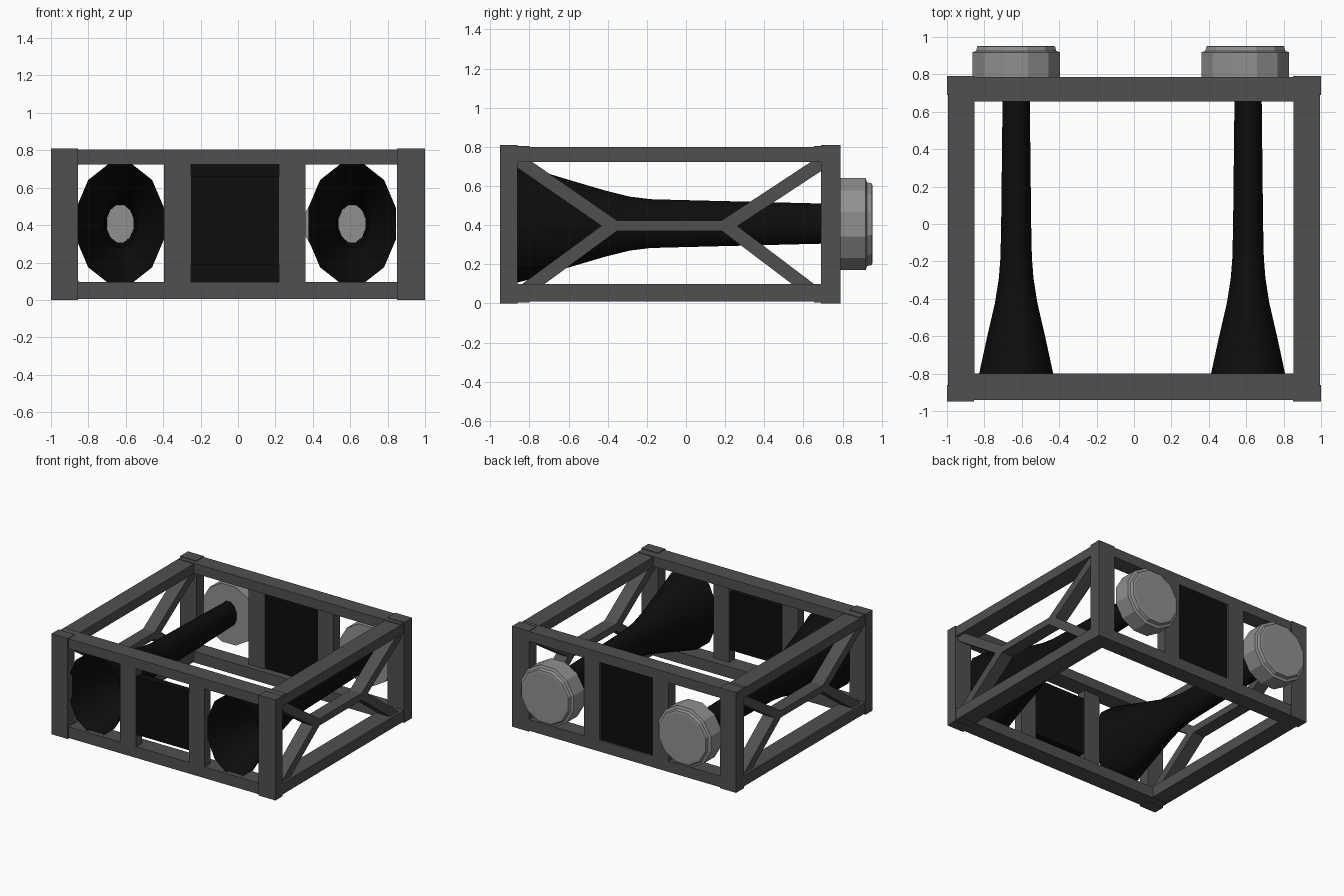
import bpy, bmesh
from math import sin, cos, pi, hypot
from mathutils import Vector

if "Cube" in bpy.data.objects:
    bpy.data.objects.remove(bpy.data.objects["Cube"])


def material(name, v):
    m = bpy.data.materials.new(name)
    m.diffuse_color = (v, v, v, 1)
    m.use_nodes = True
    m.node_tree.nodes["Principled BSDF"].inputs["Base Color"].default_value = m.diffuse_color
    return m


FRAME = material("frame_grey", 0.08)
BLACK = material("matt_black", 0.004)
METAL = material("light_grey", 0.28)


def finish(name, bm, mat):
    bmesh.ops.recalc_face_normals(bm, faces=bm.faces)
    me = bpy.data.meshes.new(name)
    bm.to_mesh(me)
    bm.free()
    me.materials.append(mat)
    ob = bpy.data.objects.new(name, me)
    bpy.context.collection.objects.link(ob)
    return ob


def box(name, x, y, z, mat=FRAME):
    bm = bmesh.new()
    bmesh.ops.create_cube(bm, size=1)
    for v in bm.verts:
        v.co = Vector([(r[0] + r[1]) / 2 + c * (r[1] - r[0]) for c, r in zip(v.co, (x, y, z))])
    return finish(name, bm, mat)


def prism(name, outline, x0, x1, mat=FRAME):
    """Extrude a (y, z) outline along x."""
    bm = bmesh.new()
    f = bm.faces.new([bm.verts.new((x0, y, z)) for y, z in outline])
    new = bmesh.ops.extrude_face_region(bm, geom=[f])["geom"]
    bmesh.ops.translate(bm, vec=(x1 - x0, 0, 0), verts=[v for v in new if isinstance(v, bmesh.types.BMVert)])
    return finish(name, bm, mat)


def loft(name, cx, cz, rings, mat, sides=12, caps=False):
    """Join elliptical rings (y, rx, rz) along y."""
    bm = bmesh.new()
    loops = []
    for y, rx, rz in rings:
        angles = [(i + 0.5) * 2 * pi / sides for i in range(sides)]
        loops.append([bm.verts.new((cx + rx * cos(a), y, cz + rz * sin(a))) for a in angles])
    for a, b in zip(loops, loops[1:]):
        for i in range(sides):
            j = (i + 1) % sides
            bm.faces.new((a[i], a[j], b[j], b[i]))
    if caps:
        bm.faces.new(loops[0])
        bm.faces.new(loops[-1])
    return finish(name, bm, mat)


# front and back frames: rails, corner posts, inner posts
for end, deep, thin in (("front", (-0.94, -0.80), (-0.95, -0.86)), ("back", (0.655, 0.785), (0.69, 0.79))):
    box(end + "_top_rail", (-0.99, 0.99), deep, (0.725, 0.805))
    box(end + "_bottom_rail", (-0.99, 0.99), deep, (0.005, 0.095))
    for s, x in (("left", (-1, -0.855)), ("right", (0.85, 1))):
        box(f"{end}_{s}_corner_post", x, thin, (0, 0.81))
    for s, x in (("left", (-0.395, -0.25)), ("right", (0.22, 0.36))):
        box(f"{end}_{s}_inner_post", x, (thin[0] + 0.01, thin[1] - 0.005), (0.09, 0.73))

# black infill panels
box("front_panel", (-0.25, 0.22), (-0.935, -0.875), (0.19, 0.66), BLACK)
box("back_panel", (-0.25, 0.22), (0.71, 0.77), (0.09, 0.73), BLACK)

# side rails and double-Y bracing
for side, s in (("left", -1), ("right", 1)):
    xr = sorted((s * 0.852, s * 0.995))
    xb = sorted((s * 0.87, s * 0.975))
    box(side + "_top_rail", xr, (-0.87, 0.70), (0.722, 0.80))
    box(side + "_bottom_rail", xr, (-0.87, 0.70), (0.01, 0.10))
    box(side + "_brace_bar", xb, (-0.39, 0.22), (0.37, 0.425))
    for name, (y0, z0), (y1, z1) in (
            ("front_upper", (-0.87, 0.74), (-0.37, 0.395)), ("front_lower", (-0.82, 0.07), (-0.37, 0.40)),
            ("back_upper", (0.71, 0.73), (0.20, 0.395)), ("back_lower", (0.65, 0.06), (0.20, 0.40))):
        n = Vector((-(z1 - z0), y1 - y0)) * (0.034 / hypot(y1 - y0, z1 - z0))
        prism(f"{side}_{name}_brace",
              [(y0 + n.x, z0 + n.y), (y1 + n.x, z1 + n.y), (y1 - n.x, z1 - n.y), (y0 - n.x, z0 - n.y)], *xb)

# flared horns, open at both ends, with faceted drivers behind
HORN = [(-0.925, 0.242, 0.33), (-0.80, 0.205, 0.295), (-0.60, 0.16, 0.232), (-0.42, 0.117, 0.177),
        (-0.29, 0.096, 0.143), (-0.18, 0.087, 0.129), (0.0, 0.083, 0.124), (0.78, 0.074, 0.104)]
for side, xh, xd in (("left", -0.63, -0.63), ("right", 0.61, 0.595)):
    horn = loft(side + "_horn", xh, 0.408, HORN, BLACK)
    for p in horn.data.polygons:
        p.use_smooth = True
    loft(side + "_driver", xd, 0.405,
         [(0.78, 0.243, 0.243), (0.918, 0.243, 0.243), (0.925, 0.222, 0.222), (0.95, 0.215, 0.215),
          (0.953, 0.20, 0.20)], METAL, caps=True)
